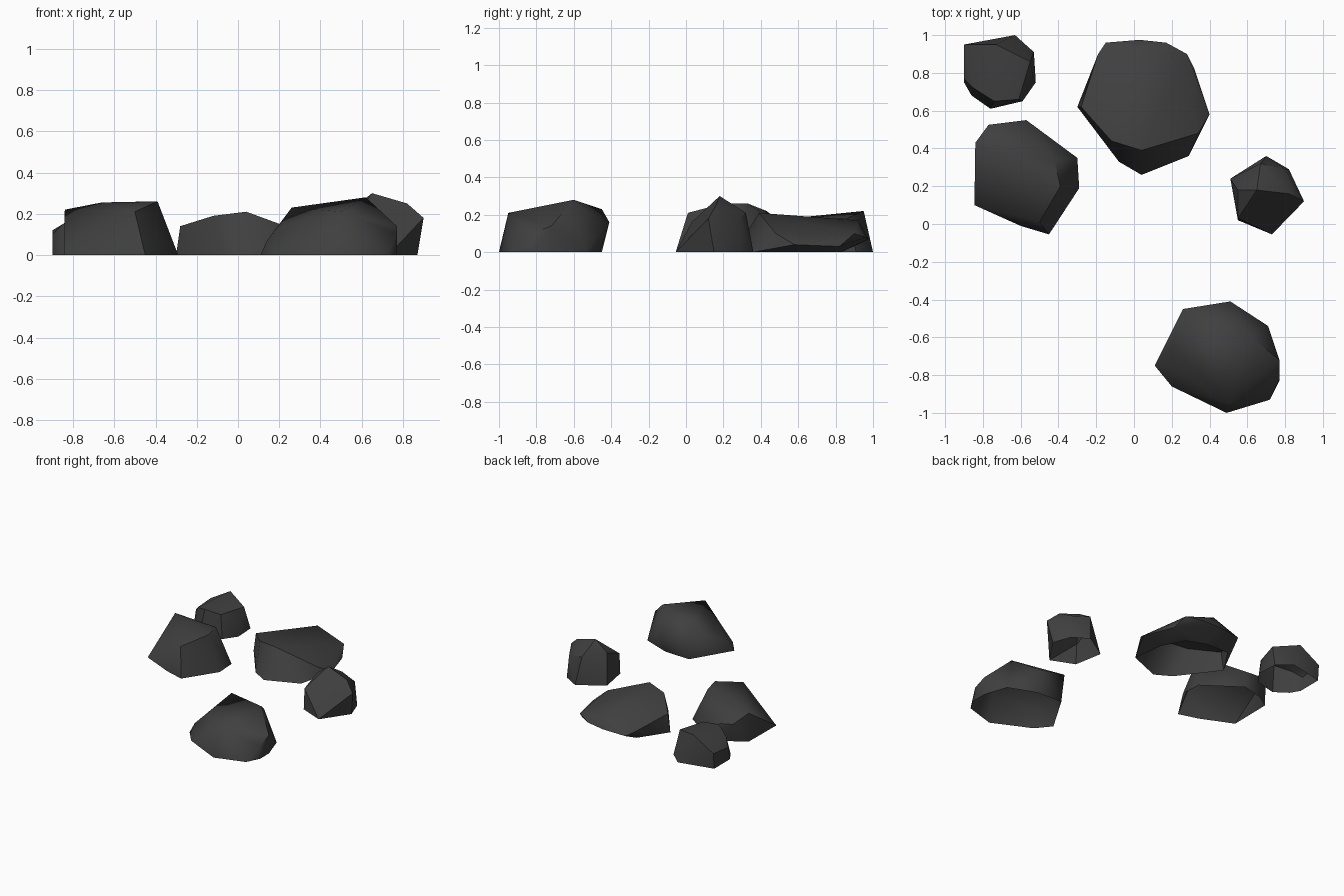
import bpy
import bmesh
from math import radians

# Remove the default object only
default_cube = bpy.data.objects.get("Cube")
if default_cube:
    bpy.data.objects.remove(default_cube, do_unlink=True)

# One charcoal stone colour
STONE = (0.05, 0.05, 0.05, 1.0)
stone = bpy.data.materials.new("charcoal stone")
stone.use_nodes = True
stone.diffuse_color = STONE
shader = next(n for n in stone.node_tree.nodes if n.type == "BSDF_PRINCIPLED")
shader.inputs["Base Color"].default_value = STONE
shader.inputs["Roughness"].default_value = 0.9


def make_rock(name, footprint, crown, smooth_angle):
    """Wrap a faceted, open-bottomed shell around a footprint and upper corners."""
    bm = bmesh.new()
    for x, y in footprint:
        bm.verts.new((x, y, 0))
    for corner in crown:
        bm.verts.new(corner)

    # Wrap the corners, then drop anything left inside the stone
    bmesh.ops.convex_hull(bm, input=bm.verts[:])
    loose = [v for v in bm.verts if not v.link_faces]
    bmesh.ops.delete(bm, geom=loose, context="VERTS")

    # Merge nearly flat triangles into larger facets
    bmesh.ops.dissolve_limit(bm, angle_limit=radians(3),
                             verts=bm.verts[:], edges=bm.edges[:])
    bmesh.ops.recalc_face_normals(bm, faces=bm.faces[:])

    # Open the underside where the stone meets the ground
    underside = [f for f in bm.faces if all(v.co.z < 0.001 for v in f.verts)]
    bmesh.ops.delete(bm, geom=underside, context="FACES")

    mesh = bpy.data.meshes.new(name)
    bm.to_mesh(mesh)
    bm.free()
    mesh.materials.append(stone)
    rock = bpy.data.objects.new(name, mesh)
    bpy.context.collection.objects.link(rock)

    # Soft facets with crisp ridges
    bpy.ops.object.select_all(action="DESELECT")
    rock.select_set(True)
    bpy.context.view_layer.objects.active = rock
    bpy.ops.object.shade_smooth_by_angle(angle=radians(smooth_angle))


# Wide flat rock at the back, undercut behind
make_rock(
    "large_back_rock",
    footprint=[(-.3, .62), (-.08, .33), (.04, .26), (.29, .36),
               (.26, .6), (.17, .77), (.02, .83), (-.16, .83)],
    crown=[(.04, .39, .21), (-.12, .44, .19), (-.28, .62, .14),
           (.34, .48, .1), (.4, .58, .04), (.32, .82, .03),
           (.28, .9, .1), (.17, .96, .08), (.03, .975, .07),
           (-.15, .96, .06), (-.19, .9, .08), (.04, .92, .17)],
    smooth_angle=45)

# Tall rock on the negative x side
make_rock(
    "medium_side_rock",
    footprint=[(-.845, .1), (-.6, -.01), (-.45, -.055), (-.29, .19),
               (-.3, .35), (-.57, .54), (-.73, .5), (-.84, .43)],
    crown=[(-.84, .43, .22), (-.77, .525, .15), (-.57, .55, .12),
           (-.5, .01, .21), (-.39, .2, .26), (-.42, .33, .26),
           (-.66, .34, .255)],
    smooth_angle=55)

# Broad rock at the front, leaning toward its high corner
make_rock(
    "front_rock",
    footprint=[(.11, -.75), (.2, -.86), (.49, -1), (.72, -.93),
               (.77, -.83), (.77, -.72), (.71, -.54), (.5, -.46),
               (.29, -.45)],
    crown=[(.26, -.45, .23), (.2, -.65, .14), (.5, -.95, .21),
           (.62, -.6, .28), (.77, -.72, .14), (.77, -.82, .1),
           (.51, -.41, .16), (.14, -.73, .07)],
    smooth_angle=60)

# Small rounded rock in the back corner
make_rock(
    "small_corner_rock",
    footprint=[(-.9, .94), (-.63, 1), (-.53, .91), (-.52, .75),
               (-.59, .65), (-.76, .61), (-.86, .68), (-.9, .75)],
    crown=[(-.9, .95, .12), (-.9, .77, .1), (-.73, .95, .22),
           (-.55, .86, .18), (-.61, .66, .18), (-.74, .65, .19),
           (-.85, .72, .15), (-.53, .76, .1)],
    smooth_angle=40)

# Small peaked rock on the positive x side
make_rock(
    "small_peaked_rock",
    footprint=[(.7, .36), (.82, .29), (.87, .15), (.73, -.055),
               (.55, .02), (.54, .16), (.51, .24)],
    crown=[(.65, .18, .3), (.82, .16, .25), (.9, .12, .18),
           (.67, .32, .21), (.8, .29, .18), (.55, .18, .22),
           (.55, .03, .16)],
    smooth_angle=30)
